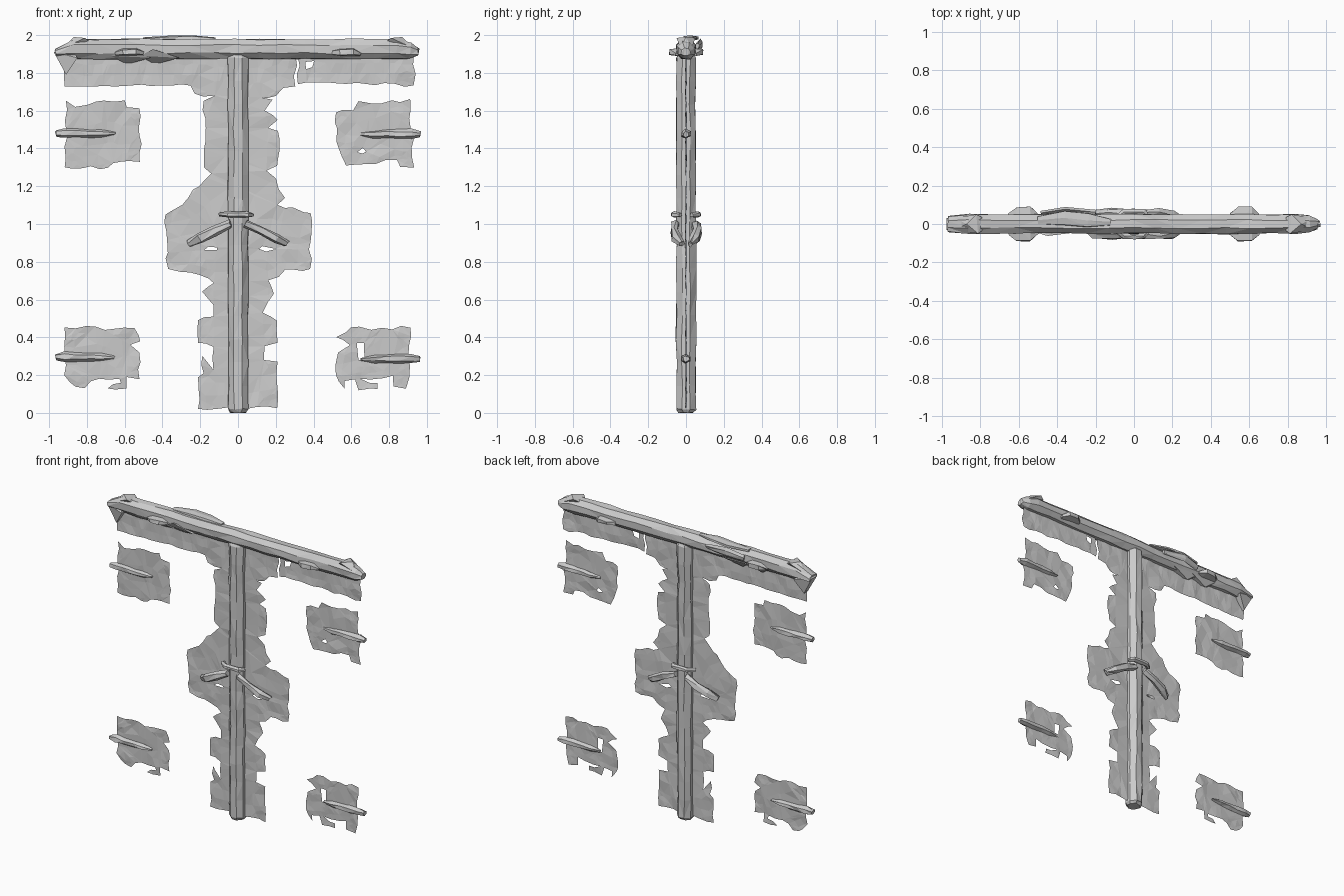
import bpy, bmesh, math, random
from mathutils import Vector, noise

random.seed(4)


def finish(name, bm):
    mesh = bpy.data.meshes.new(name)
    bm.to_mesh(mesh)
    bm.free()
    ob = bpy.data.objects.new(name, mesh)
    bpy.context.collection.objects.link(ob)
    return ob


def sheet(name, outline, holes=()):
    """Thin torn bark sheet in the xz plane, with ragged edges and optional holes."""
    bm = bmesh.new()
    for loop, rough in [(outline, 0.011)] + [(h, 0.003) for h in holes]:
        verts = []
        for i, (x, z) in enumerate(loop):
            a, b = Vector((x, 0, z)), Vector((*loop[(i + 1) % len(loop)], 0)).xzy
            n = max(1, round((b - a).length / 0.05))
            for k in range(n):
                p = a.lerp(b, k / n)
                r = 0.003 if k == 0 else rough
                p += Vector((random.uniform(-r, r), 0, random.uniform(-r, r)))
                p.z = max(p.z, 0.01)
                verts.append(bm.verts.new(p))
        for i, v in enumerate(verts):
            bm.edges.new((v, verts[(i + 1) % len(verts)]))
    bmesh.ops.triangle_fill(bm, edges=bm.edges[:], use_beauty=True, normal=(0, -1, 0))
    inner = [e for e in bm.edges if not e.is_boundary and e.calc_length() > 0.08]
    bmesh.ops.subdivide_edges(bm, edges=inner, cuts=2)
    bmesh.ops.triangulate(bm, faces=bm.faces[:])
    for v in bm.verts:
        v.co.y = 0.008 * noise.noise(v.co * 13)
    return finish(name, bm)


def log(name, stations, sides=8, step=0.12, rough=0.004):
    """Rough faceted log through stations (x, y, z, depth radius, height radius)."""
    rows = []
    for a, b in zip(stations, stations[1:]):
        n = max(1, round((Vector(b[:3]) - Vector(a[:3])).length / step))
        rows += [[p + (q - p) * k / n for p, q in zip(a, b)] for k in range(n)]
    rows.append(list(stations[-1]))
    bm = bmesh.new()
    rings = []
    for i, (x, y, z, ru, rv) in enumerate(rows):
        lo, hi = rows[max(i - 1, 0)], rows[min(i + 1, len(rows) - 1)]
        t = (Vector(hi[:3]) - Vector(lo[:3])).normalized()
        v_axis = t.cross(Vector((0, 1, 0))).normalized()
        u_axis = v_axis.cross(t).normalized()
        ring = []
        for k in range(sides):
            a = 2 * math.pi * (k + 0.5) / sides
            s = 1 / math.cos(math.pi / sides)
            p = Vector((x, y, z)) + s * (math.cos(a) * ru * u_axis + math.sin(a) * rv * v_axis)
            p += Vector(random.uniform(-rough, rough) for _ in range(3))
            p.z = max(p.z, 0)
            ring.append(bm.verts.new(p))
        rings.append(ring)
    for r, s in zip(rings, rings[1:]):
        for k in range(sides):
            m = (k + 1) % sides
            bm.faces.new((r[k], r[m], s[m], s[k]))
    bm.faces.new(rings[0][::-1])
    bm.faces.new(rings[-1])
    bmesh.ops.triangulate(bm, faces=bm.faces[:])
    bmesh.ops.recalc_face_normals(bm, faces=bm.faces[:])
    return finish(name, bm)


def splinter(name, points):
    """Angular broken chunk: convex hull of a few points."""
    bm = bmesh.new()
    for p in points:
        bm.verts.new(p)
    bmesh.ops.convex_hull(bm, input=bm.verts[:])
    return finish(name, bm)


# Upright post and top beam with tapered broken ends
log("post", [(0, 0, 0, 0.038, 0.04), (0, 0, 0.02, 0.052, 0.052), (0, 0, 1.88, 0.05, 0.053),
             (0, 0, 1.91, 0.035, 0.04)])
log("top_beam", [(-0.965, 0, 1.905, 0.04, 0.022), (-0.86, 0, 1.926, 0.05, 0.052),
                 (0.84, 0, 1.926, 0.05, 0.052), (0.91, 0, 1.915, 0.045, 0.042),
                 (0.955, 0, 1.91, 0.025, 0.02)])

# Torn left end, underside splinters and caps on the beam
splinter("beam_torn_end", [(-0.975, -0.03, 1.91), (-0.975, 0.03, 1.91), (-0.91, -0.02, 1.79),
                           (-0.91, 0.02, 1.79), (-0.85, -0.048, 1.88), (-0.85, 0.048, 1.88),
                           (-0.9, 0, 1.95)])
for i, x in enumerate((-0.6, -0.45)):
    splinter("beam_underside_splinter_%d" % i,
             [(x - 0.07, -0.04, 1.89), (x + 0.14, -0.045, 1.88), (x, -0.062, 1.925),
              (x + 0.14, 0.04, 1.885), (x - 0.05, 0.04, 1.89), (x + 0.01, 0.01, 1.845)])
for side in (-1, 1):
    splinter("beam_end_cap", [(side * x, y, z) for x, y, z in
             ((0.79, -0.035, 1.97), (0.79, 0.035, 1.97), (0.81, -0.05, 1.985), (0.82, 0.05, 1.985),
              (0.87, 0, 1.99), (0.93, -0.03, 1.93), (0.93, 0.03, 1.93))])
    log("beam_knot", [(side * 0.5 , 0, 1.905, 0.055, 0.014), (side * 0.54, 0, 1.91, 0.088, 0.022),
                      (side * 0.61, 0, 1.91, 0.088, 0.022), (side * 0.65, 0, 1.9, 0.055, 0.012)],
        sides=6)
log("beam_top_bark", [(-0.5, 0.02, 1.98, 0.02, 0.008), (-0.36, 0.03, 1.985, 0.035, 0.011),
                      (-0.24, 0.02, 1.986, 0.035, 0.011), (-0.12, 0.01, 1.98, 0.015, 0.008)],
    sides=6, rough=0.002)
log("beam_back_bark", [(-0.48, 0.055, 1.93, 0.01, 0.02), (-0.36, 0.075, 1.95, 0.012, 0.025),
                       (-0.2, 0.06, 1.94, 0.01, 0.015)], sides=6)

# Hanging sheets: main body with both upper strips and the middle hub
left = [(-0.92, 1.9), (-0.92, 1.73), (-0.25, 1.73), (-0.23, 1.69), (-0.12, 1.68), (-0.18, 1.65),
        (-0.18, 1.3), (-0.14, 1.27), (-0.26, 1.14), (-0.385, 1.05), (-0.37, 0.76), (-0.2, 0.73),
        (-0.13, 0.69), (-0.19, 0.64), (-0.13, 0.57), (-0.13, 0.51), (-0.21, 0.49), (-0.21, 0.37),
        (-0.13, 0.35), (-0.13, 0.23), (-0.17, 0.28), (-0.19, 0.3), (-0.18, 0.21), (-0.21, 0.19),
        (-0.21, 0.02)]
right = [(0.21, 0.025), (0.21, 0.27), (0.14, 0.28), (0.14, 0.35), (0.21, 0.37), (0.21, 0.49),
         (0.13, 0.53), (0.19, 0.63), (0.16, 0.7), (0.25, 0.76), (0.38, 0.76), (0.385, 1.06),
         (0.21, 1.1), (0.25, 1.14), (0.2, 1.24), (0.15, 1.28), (0.21, 1.31), (0.21, 1.49),
         (0.16, 1.51), (0.21, 1.55), (0.14, 1.6), (0.18, 1.66), (0.12, 1.67), (0.2, 1.68),
         (0.24, 1.72), (0.305, 1.73), (0.305, 1.9)]
sheet("main_sheet", left + right,
      [[(-0.18, 0.86), (-0.11, 0.865), (-0.11, 0.875), (-0.16, 0.88)],
       [(0.11, 0.87), (0.15, 0.855), (0.2, 0.865), (0.13, 0.885)]])
sheet("right_strip_sheet", [(0.315, 1.9), (0.315, 1.74), (0.93, 1.735), (0.93, 1.9)],
      [[(0.36, 1.82), (0.39, 1.83), (0.4, 1.865), (0.36, 1.86)]])

# Four loose corner sheets
sheet("upper_left_sheet", [(-0.91, 1.65), (-0.86, 1.62), (-0.75, 1.65), (-0.6, 1.655), (-0.59, 1.62),
                           (-0.52, 1.61), (-0.52, 1.33), (-0.66, 1.32), (-0.69, 1.3), (-0.92, 1.3)])
sheet("upper_right_sheet", [(0.91, 1.66), (0.76, 1.64), (0.64, 1.65), (0.61, 1.6), (0.52, 1.59),
                            (0.53, 1.4), (0.57, 1.31), (0.84, 1.34), (0.86, 1.3), (0.93, 1.3)],
      [[(0.63, 1.38), (0.66, 1.4), (0.68, 1.385), (0.66, 1.375)]])
sheet("lower_left_sheet", [(-0.92, 0.45), (-0.55, 0.45), (-0.52, 0.38), (-0.57, 0.36), (-0.52, 0.32),
                           (-0.52, 0.18), (-0.59, 0.19), (-0.59, 0.13), (-0.69, 0.13), (-0.62, 0.16),
                           (-0.63, 0.18), (-0.78, 0.17), (-0.81, 0.13), (-0.86, 0.14), (-0.92, 0.2)])
sheet("lower_right_sheet", [(0.91, 0.45), (0.6, 0.45), (0.52, 0.4), (0.59, 0.36), (0.53, 0.32),
                            (0.52, 0.2), (0.56, 0.13), (0.56, 0.17), (0.62, 0.18), (0.64, 0.12),
                            (0.74, 0.13), (0.74, 0.16), (0.65, 0.18), (0.82, 0.2), (0.82, 0.14),
                            (0.89, 0.13), (0.91, 0.25)],
      [[(0.63, 0.37), (0.665, 0.37), (0.67, 0.28), (0.64, 0.28)]])

# Short pegs through the corner sheets
for name, side, z in (("upper_left_peg", -1, 1.48), ("upper_right_peg", 1, 1.475),
                      ("lower_left_peg", -1, 0.295), ("lower_right_peg", 1, 0.285)):
    log(name, [(side * 0.65, 0, z, 0.008, 0.006), (side * 0.72, 0, z, 0.022, 0.018),
               (side * 0.92, 0, z + 0.002, 0.024, 0.022), (side * 0.965, 0, z, 0.015, 0.013)],
        sides=6, step=0.07)

# Drooping roots and lashing on both faces of the hub
for face in (-1, 1):
    for side in (-1, 1):
        log("hub_root", [(side * 0.04, face * 0.055, 1.0, 0.02, 0.018),
                         (side * 0.12, face * 0.06, 0.965, 0.02, 0.022),
                         (side * 0.2, face * 0.05, 0.925, 0.024, 0.024),
                         (side * 0.26, face * 0.02, 0.895, 0.012, 0.016)],
            sides=6, step=0.06, rough=0.006)
    log("post_lashing", [(-0.095, face * 0.03, 1.052, 0.012, 0.01), (-0.05, face * 0.062, 1.05, 0.016, 0.014),
                         (0.05, face * 0.062, 1.05, 0.016, 0.014), (0.075, face * 0.03, 1.048, 0.012, 0.01)],
        sides=6, step=0.05, rough=0.002)
